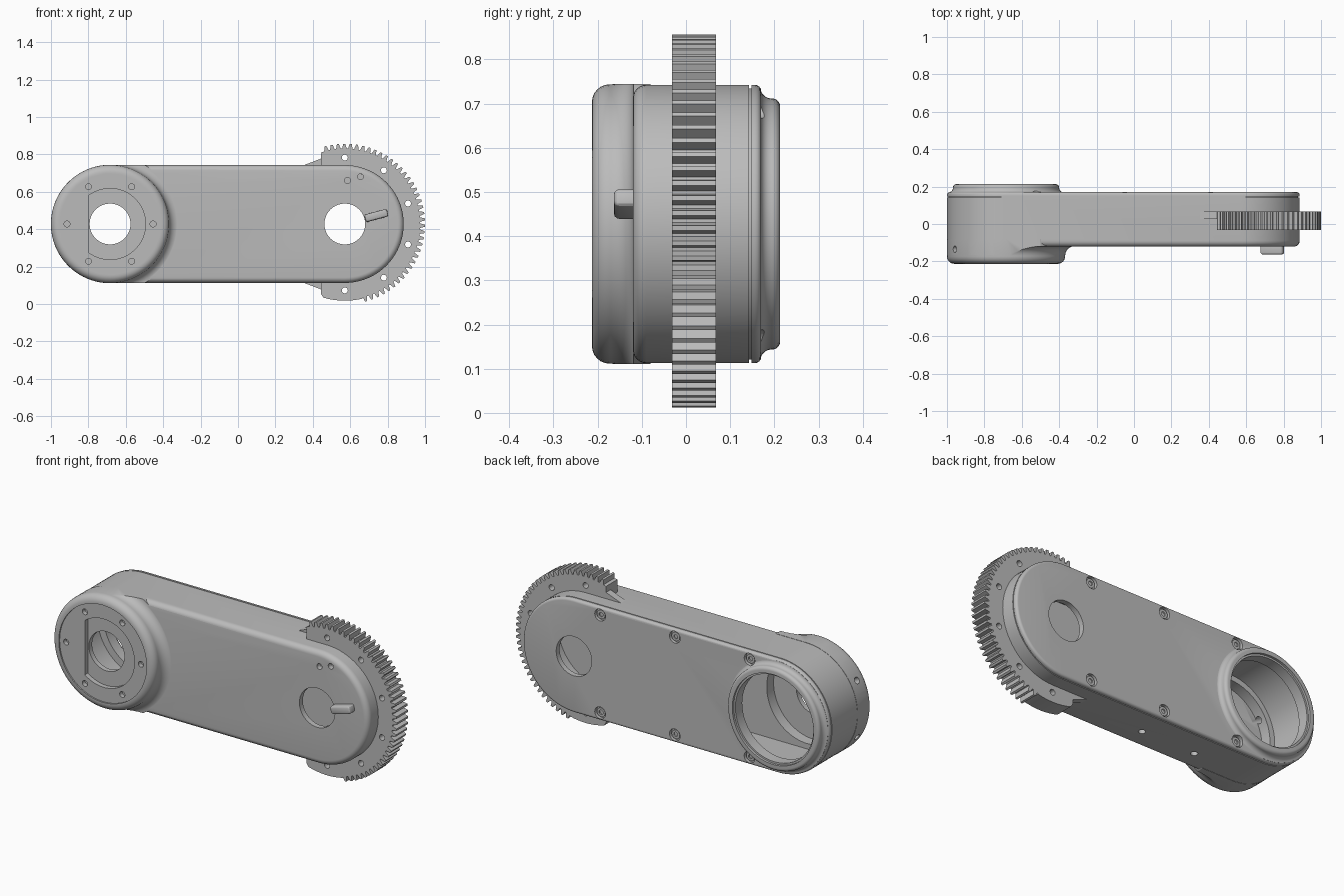
import bpy, bmesh
from math import sin, cos, pi, radians, acos, degrees
from mathutils import Vector

cube = bpy.data.objects.get("Cube")
if cube:
    bpy.data.objects.remove(cube, do_unlink=True)

CZ = 0.4275          # height of the arm axis
BOSS, JOINT = -0.684, 0.571   # x of the two pivot axes
SEG = 40             # segments per half circle

grey = bpy.data.materials.new("machined_grey")
grey.use_nodes = True
grey.diffuse_color = (0.5, 0.5, 0.5, 1)
grey.node_tree.nodes["Principled BSDF"].inputs["Base Color"].default_value = (0.5, 0.5, 0.5, 1)


def finish(name, bm):
    bmesh.ops.recalc_face_normals(bm, faces=bm.faces)
    mesh = bpy.data.meshes.new(name)
    bm.to_mesh(mesh)
    bm.free()
    mesh.materials.append(grey)
    obj = bpy.data.objects.new(name, mesh)
    bpy.context.collection.objects.link(obj)
    return obj


def loft(name, x1, x2, profile):
    """Stack of stadium outlines (circles when x1 == x2), given as (y, radius)."""
    bm = bmesh.new()
    rings = []
    for y, r in profile:
        ring = []
        for cx, start in ((x2, -pi / 2), (x1, pi / 2)):
            count = SEG if x1 == x2 else SEG + 1
            for i in range(count):
                a = start + pi * i / SEG
                ring.append(bm.verts.new((cx + r * cos(a), y, CZ + r * sin(a))))
        rings.append(ring)
    n = len(rings[0])
    for a, b in zip(rings, rings[1:]):
        for i in range(n):
            j = (i + 1) % n
            bm.faces.new((a[i], a[j], b[j], b[i]))
    bm.faces.new(rings[0])
    bm.faces.new(rings[-1])
    return finish(name, bm)


def prism(name, points, y0, y1):
    """Outline in x and z, extruded along y."""
    bm = bmesh.new()
    face = bm.faces.new([bm.verts.new((x, y0, z)) for x, z in points])
    out = bmesh.ops.extrude_face_region(bm, geom=[face])["geom"]
    verts = [v for v in out if isinstance(v, bmesh.types.BMVert)]
    bmesh.ops.translate(bm, verts=verts, vec=(0, y1 - y0, 0))
    return finish(name, bm)


def rods(name, spans, r, sides=20):
    """Cylinders running between pairs of points."""
    bm = bmesh.new()
    for p, q in spans:
        p, q = Vector(p), Vector(q)
        m = (q - p).to_track_quat('Z', 'Y').to_matrix().to_4x4()
        m.translation = (p + q) / 2
        bmesh.ops.create_cone(bm, cap_ends=True, segments=sides, radius1=r, radius2=r,
                              depth=(q - p).length, matrix=m)
    return finish(name, bm)


def apply(obj, mod):
    bpy.context.view_layer.objects.active = obj
    bpy.ops.object.modifier_apply(modifier=mod.name)


def combine(obj, other, op='DIFFERENCE'):
    mod = obj.modifiers.new("combine", 'BOOLEAN')
    mod.operation, mod.object, mod.solver = op, other, 'EXACT'
    apply(obj, mod)
    bpy.data.objects.remove(other, do_unlink=True)


def fillet(y, r, size, steps=6):
    """Quarter round from the side wall (radius r) to a flat end at y."""
    s = 1 if size > 0 else -1
    k = abs(size)
    return [(y - s * k * (1 - sin(a)), r - k * (1 - cos(a)))
            for a in (pi / 2 * i / steps for i in range(steps + 1))]


def polar(cx, r, deg):
    a = radians(deg)
    return cx + r * cos(a), CZ + r * sin(a)


def y_spans(points, y0, y1):
    return [((x, y0, z), (x, y1, z)) for x, z in points]


# Arm housing with a deeper, blended boss at one end
housing = loft("arm_housing", BOSS, JOINT, [(0.143, 0.315)] + fillet(-0.12, 0.315, -0.03))
blend = [(-0.119 - 0.05 * (1 - cos(a)), 0.316 + 0.05 * (1 - sin(a)))
         for a in (pi / 2 * i / 6 for i in range(7))]
boss = loft("front_boss", BOSS, BOSS, [(-0.08, 0.366)] + blend + fillet(-0.213, 0.316, -0.04))
combine(boss, loft("clip", BOSS, JOINT, [(0.1, 0.3165), (-0.3, 0.3165)]), 'INTERSECT')
combine(housing, boss, 'UNION')

# Hollow inside
combine(housing, loft("cavity", BOSS, JOINT, [(0.2, 0.28), (-0.09, 0.28)]))
combine(housing, loft("boss_cavity", BOSS, BOSS, [(0.1, 0.25), (-0.15, 0.25)]))

# Front face recess, D-shaped pocket and pivot bores
combine(housing, loft("recess", BOSS, BOSS, [(-0.3, 0.27), (-0.205, 0.27)]))
flat = degrees(acos(-0.115 / 0.19))
pocket = [polar(BOSS, 0.19, -flat + 2 * flat * i / 48) for i in range(49)]
combine(housing, prism("pocket", pocket, -0.3, -0.178))
for cx in (BOSS, JOINT):
    combine(housing, loft("bore", cx, cx, [(-0.3, 0.109), (-0.05, 0.109)]))

# Small drilled holes: boss face, arm face, boss rim and underside
ring = [polar(BOSS, 0.23, 60 * i) for i in range(6)]
combine(housing, rods("drill", y_spans(ring, -0.3, -0.18), 0.016))
pair = [(0.585, 0.66), (0.655, 0.68)]
combine(housing, rods("drill", y_spans(pair, -0.2, -0.06), 0.016))
rim = []
for deg in (150, 210):
    (x0, z0), (x1, z1) = polar(BOSS, 0.22, deg), polar(BOSS, 0.4, deg)
    rim.append(((x0, -0.135, z0), (x1, -0.135, z1)))
rim += [((x, 0, 0.05), (x, 0, 0.2)) for x in (0.41, -0.05, -0.38)]
combine(housing, rods("drill", rim, 0.018))

# Back cover with a stepped seam and a raised collar
cover = loft("back_cover", BOSS, JOINT,
             [(0.14, 0.307), (0.148, 0.307), (0.148, 0.315)] + fillet(0.17, 0.315, 0.014, 4))
collar_blend = [(0.169 + 0.024 * (1 - cos(a)), 0.284 + 0.024 * (1 - sin(a)))
                for a in (pi / 2 * i / 5 for i in range(6))]
collar = loft("collar", BOSS, BOSS, [(0.155, 0.308)] + collar_blend + fillet(0.213, 0.284, 0.018))
combine(cover, collar, 'UNION')
combine(cover, loft("collar_bore", BOSS, BOSS,
                    [(0.1, 0.24), (0.2, 0.24), (0.2, 0.25), (0.3, 0.25)]))
combine(cover, loft("bore", JOINT, JOINT, [(0.1, 0.109), (0.3, 0.109)]))

# Countersunk cover screws with hex sockets
seats = [(x, CZ + s * 0.272) for x in (0.41, -0.05, -0.51) for s in (1, -1)]
combine(cover, rods("counterbore", y_spans(seats, 0.152, 0.3), 0.033, 24))
screws = rods("cover_screws", y_spans(seats, 0.15, 0.162), 0.025, 24)
combine(screws, rods("socket", y_spans(seats, 0.155, 0.2), 0.013, 6))

# Gear sector: teeth over most of the arc, plain rim at the lower end
TIP, ROOT, INNER, TEETH = 0.429, 0.403, 0.29, 40
edge_out = degrees(acos(-0.128 / 0.41))
edge_in = degrees(acos(-0.128 / INNER))
first, last = edge_out - 2, -77
step = (first - last) / TEETH
outline = [polar(JOINT, ROOT, edge_out)]
for t in range(TEETH):
    a = first - t * step
    for f, r in ((0.08, ROOT), (0.3, TIP), (0.62, TIP), (0.84, ROOT)):
        outline.append(polar(JOINT, r, a - f * step))
outline += [polar(JOINT, 0.41, last - (edge_out + last - 2) * i / 8) for i in range(9)]
outline.append(polar(JOINT, 0.395, -edge_out - 0.6))
outline += [polar(JOINT, INNER, -edge_in + 2 * edge_in * i / 50) for i in range(51)]
gear = prism("gear_sector", outline, -0.032, 0.068)
bolts = [polar(JOINT, 0.355, 90 - 36 * i) for i in range(6)]
combine(gear, rods("drill", y_spans(bolts, -0.1, 0.15), 0.016))

# Tapered webs joining the gear to the arm
webs = []
for side, s in (("upper", 1), ("lower", -1)):
    tri = [(0.34, CZ + s * 0.31), (0.45, CZ + s * 0.352), (0.45, CZ + s * 0.31)]
    webs.append(prism(side + "_gear_web", tri, 0.028, 0.068))

# Small index lever beside the pivot bore
d, n = Vector((cos(radians(15)), sin(radians(15)))), Vector((-sin(radians(15)), cos(radians(15))))
start = Vector((JOINT, CZ)) + d * 0.112
corners = [start + d * u + n * v for u, v in ((0, -0.021), (0.125, -0.021), (0.125, 0.021), (0, 0.021))]
lever = prism("index_lever", corners, -0.163, -0.1)
bevel = lever.modifiers.new("round", 'BEVEL')
bevel.width, bevel.segments = 0.012, 3
apply(lever, bevel)

# Smooth rounded surfaces, keep machined edges sharp
for obj in [housing, cover, screws, gear, lever] + webs:
    bpy.ops.object.select_all(action='DESELECT')
    obj.select_set(True)
    bpy.context.view_layer.objects.active = obj
    bpy.ops.object.shade_smooth_by_angle(angle=radians(28))
